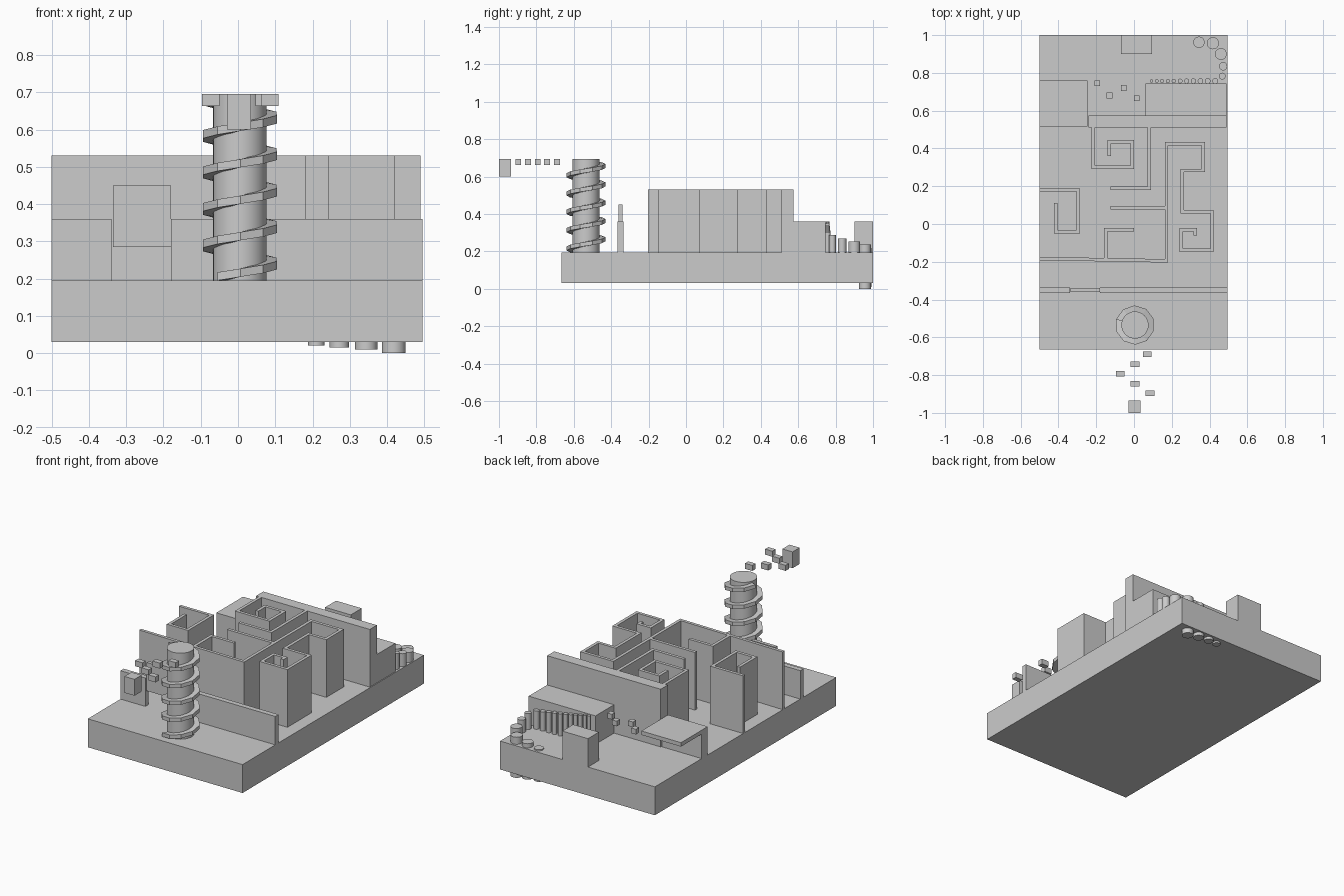
import bpy
import bmesh
from math import cos, sin, radians
from mathutils import Vector

default_cube = bpy.data.objects.get("Cube")
if default_cube:
    bpy.data.objects.remove(default_cube, do_unlink=True)

grey = bpy.data.materials.new("plain_grey")
grey.use_nodes = True
GREY_COLOUR = (0.6, 0.6, 0.6, 1)
grey.diffuse_color = GREY_COLOUR
grey.node_tree.nodes["Principled BSDF"].inputs["Base Color"].default_value = GREY_COLOUR

FLOOR = 0.195       # top of the base slab
LOW = 0.36          # top of gate wall, rear blocks and stepping cubes
HIGH = 0.53         # top of the maze
TOWER_TOP = 0.695
TOWER = Vector((0.005, -0.535, 0))


def finish(name, bm):
    bmesh.ops.recalc_face_normals(bm, faces=bm.faces)
    mesh = bpy.data.meshes.new(name)
    bm.to_mesh(mesh)
    bm.free()
    mesh.materials.append(grey)
    obj = bpy.data.objects.new(name, mesh)
    bpy.context.collection.objects.link(obj)
    return obj


def box(name, x, y, z):
    """Box from (min, max) pairs."""
    bm = bmesh.new()
    bmesh.ops.create_cube(bm, size=1)
    for v in bm.verts:
        v.co = [(lo + hi) / 2 + c * (hi - lo) for c, (lo, hi) in zip(v.co, (x, y, z))]
    return finish(name, bm)


def block(name, x, y, sx, sy, top, height):
    """Box from a centre, a footprint and a top height."""
    return box(name, (x - sx / 2, x + sx / 2), (y - sy / 2, y + sy / 2), (top - height, top))


def post(name, x, y, radius, bottom, top, sides=24):
    bm = bmesh.new()
    bmesh.ops.create_cone(bm, cap_ends=True, segments=sides, radius1=radius,
                          radius2=radius, depth=top - bottom)
    bmesh.ops.translate(bm, verts=bm.verts, vec=(x, y, (bottom + top) / 2))
    for f in bm.faces:
        f.smooth = len(f.verts) == 4
    for e in bm.edges:
        e.smooth = all(f.smooth for f in e.link_faces)
    return finish(name, bm)


def maze_wall(name, path, width=0.018):
    """Upright wall of even width along a path, mitred at the corners."""
    pts = [Vector(p) for p in path]
    left, right = [], []
    for i, p in enumerate(pts):
        before = (p - pts[i - 1]).normalized() if i else None
        after = (pts[i + 1] - p).normalized() if i + 1 < len(pts) else None
        a, b = before or after, after or before
        na, nb = Vector((-a.y, a.x)), Vector((-b.y, b.x))
        offset = (na + nb) * (width / 2 / (1 + na.dot(nb)))
        left.append(p + offset)
        right.append(p - offset)
    bm = bmesh.new()
    rows = [[bm.verts.new((c.x, c.y, z)) for c in side]
            for side, z in ((left, FLOOR), (right, FLOOR), (right, HIGH), (left, HIGH))]
    for k in range(4):
        near, far = rows[k], rows[(k + 1) % 4]
        for i in range(len(pts) - 1):
            bm.faces.new((near[i], near[i + 1], far[i + 1], far[i]))
    for end in (0, -1):
        bm.faces.new([row[end] for row in rows])
    return finish(name, bm)


# Base slab
box("base", (-0.5, 0.495), (-0.665, 1), (0.03, FLOOR))

# Front wall with a raised gate
GATE_Y = (-0.365, -0.335)
box("front_wall_right", (-0.5, -0.34), GATE_Y, (FLOOR, LOW))
box("front_wall_left", (-0.18, 0.495), GATE_Y, (FLOOR, LOW))
box("raised_gate", (-0.335, -0.18), (-0.36, -0.34), (0.285, 0.45))

# Maze
box("maze_back_wall", (-0.24, 0.49), (0.51, 0.575), (FLOOR, HIGH))
maze_wall("maze_back_spiral", [(-.215, .52), (-.215, .3), (-.01, .3), (-.01, .435),
                               (-.13, .435), (-.13, .36)])
maze_wall("maze_hook", [(.08, .52), (.08, .19), (-.125, .19)])
maze_wall("maze_straight", [(-.125, .087), (.165, .087)])
maze_wall("maze_front_and_left_spiral",
          [(-.5, -.183), (.172, -.195), (.172, .425), (.367, .425), (.367, .283),
           (.256, .283), (.256, .065), (.413, .065), (.413, -.14), (.25, -.14),
           (.25, -.03), (.325, -.03), (.325, -.06)])
maze_wall("maze_front_hook", [(-.15, -.19), (-.15, -.03), (0, -.03)])
maze_wall("maze_right_spiral", [(-.5, .18), (-.295, .18), (-.295, -.04),
                                (-.415, -.04), (-.415, .11)])

# Rear blocks and the ledge
box("rear_block", (0.06, 0.49), (0.575, 0.745), (FLOOR, LOW))
box("end_block", (-0.07, 0.095), (0.9, 1), (FLOOR, LOW))
box("ledge_top", (-0.5, -0.245), (0.515, 0.76), (0.337, LOW))
box("ledge_support", (-0.5, -0.245), (0.515, 0.57), (FLOOR, 0.337))

# Floating stepping cubes between ledge and rear block
for x, y in ((-.195, .745), (-.13, .68), (-.055, .72), (.015, .665)):
    block("rear_stepping_cube", x, y, 0.03, 0.03, LOW, 0.03)

# Large round posts, climbing round the corner
LARGE = ((.21, .955, .022, .02), (.272, .962, .026, .015), (.344, .962, .03, .01),
         (.418, .957, .032, 0), (.46, .9, .031, .04), (.472, .835, .022, .05),
         (.467, .783, .018, .06))
for i, (x, y, radius, bottom) in enumerate(LARGE):
    top = FLOOR - 0.01 + i * 0.017
    post("round_post", x, y, radius, bottom, top)

# Small posts rising along the rear block
x = 0.43
for i in range(11):
    radius = 0.016 - i * 0.0007
    post("small_round_post", x, 0.757, radius, 0.1, 0.3 + i * 0.006, sides=16)
    x -= radius * 2 + 0.008

# Tower with a spiral ramp
post("tower", TOWER.x, TOWER.y, 0.072, FLOOR, TOWER_TOP, sides=32)
bm = bmesh.new()
previous = None
TURNS, PER_TURN = 4.85, 10
steps = round(TURNS * PER_TURN)
for i in range(steps + 1):
    angle = radians(-125 + 360 * i / PER_TURN)
    z = FLOOR + 0.47 * i / steps
    ring = [bm.verts.new(TOWER + Vector((r * cos(angle), r * sin(angle), z + h)))
            for r, h in ((0.065, 0), (0.104, 0), (0.104, 0.022), (0.065, 0.022))]
    if previous:
        for k in range(4):
            n = (k + 1) % 4
            bm.faces.new((previous[k], previous[n], ring[n], ring[k]))
    else:
        bm.faces.new(ring)
    previous = ring
bm.faces.new(previous)
finish("spiral_ramp", bm)

# Floating cubes leading off the tower to the end block
for x, y in ((.07, -.69), (.005, -.743), (-.073, -.792), (.005, -.845), (.085, -.896)):
    block("front_stepping_cube", x, y, 0.047, 0.03, TOWER_TOP, 0.032)
box("floating_block", (-0.03, 0.035), (-1, -0.935), (0.6, TOWER_TOP))
